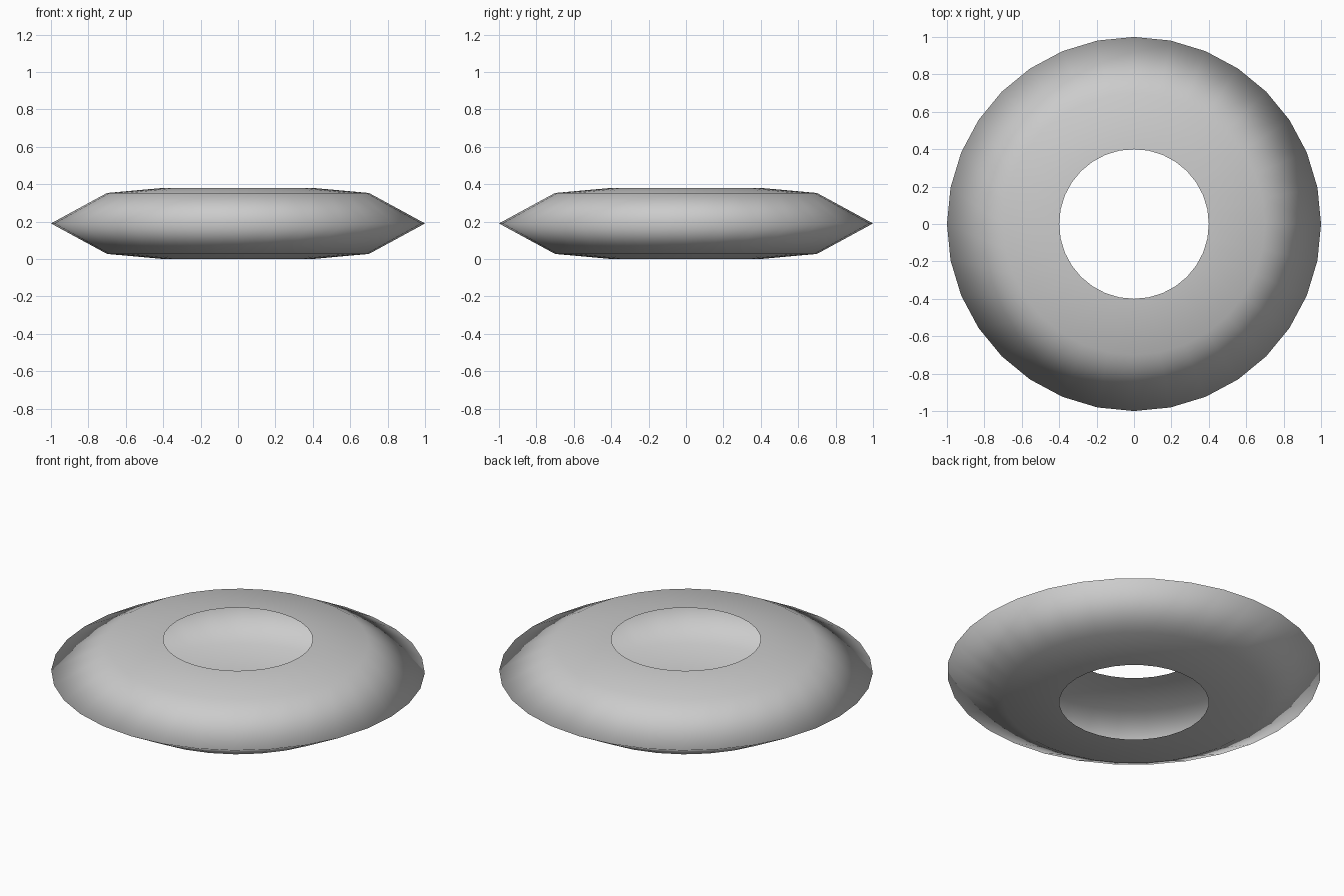
import bpy, bmesh, math

if "Cube" in bpy.data.objects:
    bpy.data.objects.remove(bpy.data.objects["Cube"])

SIDES = 32
# Open cross-section (radius, height): bottom hole edge, rim, top hole edge
PROFILE = [(0.40, 0.0), (0.70, 0.027), (1.0, 0.19), (0.70, 0.353), (0.40, 0.38)]

bm = bmesh.new()

# Hollow ring shell, open at the hole
rings = []
for r, z in PROFILE:
    rings.append([bm.verts.new((r * math.cos(2 * math.pi * i / SIDES),
                                r * math.sin(2 * math.pi * i / SIDES), z))
                  for i in range(SIDES)])
for lower, upper in zip(rings, rings[1:]):
    for i in range(SIDES):
        j = (i + 1) % SIDES
        face = bm.faces.new((lower[i], lower[j], upper[j], upper[i]))
        face.smooth = True

mesh = bpy.data.meshes.new("ring_shell")
bm.to_mesh(mesh)
bm.free()
shell = bpy.data.objects.new("ring_shell", mesh)
bpy.context.collection.objects.link(shell)
